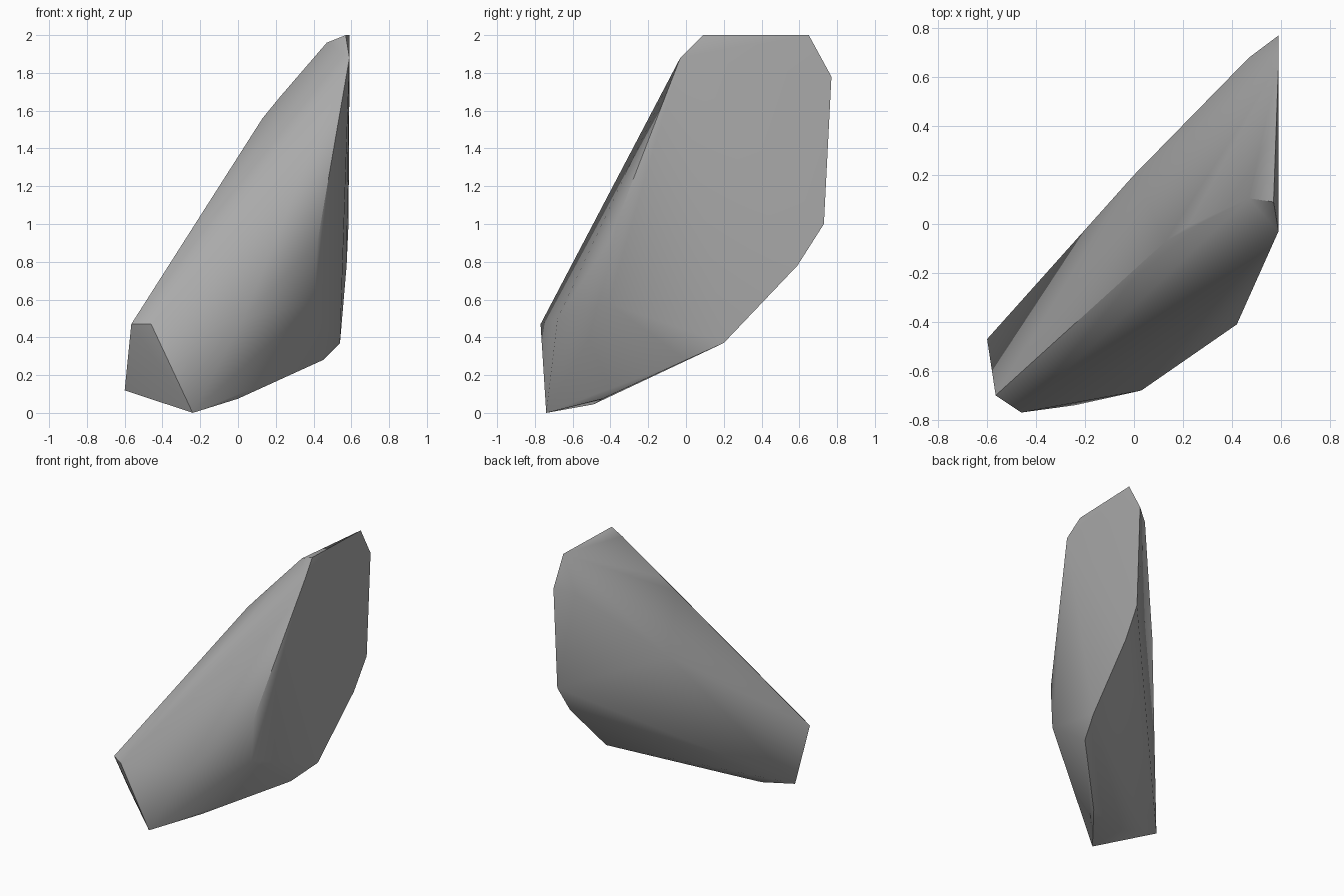
import bpy, bmesh
from math import radians

cube = bpy.data.objects.get("Cube")
if cube:
    bpy.data.objects.remove(cube, do_unlink=True)

# Stone colour
stone = bpy.data.materials.new("stone_grey")
stone.use_nodes = True
grey = (0.4, 0.4, 0.4, 1)
stone.diffuse_color = grey
stone.node_tree.nodes["Principled BSDF"].inputs["Base Color"].default_value = grey

# Corners of the broad split side, running around its rim
split_side = [(.59, -.03, 1.88), (.57, .09, 2), (.59, .65, 2), (.59, .77, 1.78),
              (.585, .73, 1), (.575, .59, .78), (.54, .2, .37), (.45, 0, .28),
              (.405, -.41, .58), (.42, -.41, .9)]
# Narrow blunt end near the ground
blunt_end = [(-.565, -.7, .47), (-.46, -.77, .47), (-.24, -.74, 0), (-.6, -.47, .12)]
# Upper ridge, back bulge, front bulge and underside
ridge = [(.47, .105, 1.96), (.22, -.01, 1.67), (.13, -.07, 1.56)]
bulges = [(0, .2, 1.19), (.47, .68, 1.74), (.03, -.68, .5)]
underside = [(-.3, -.49, .045), (0, -.44, .075)]

# Wrap the corners in one chipped convex stone
bm = bmesh.new()
for co in split_side + blunt_end + ridge + bulges + underside:
    bm.verts.new(co)
hull = bmesh.ops.convex_hull(bm, input=bm.verts)
loose = [v for v in bm.verts if not v.link_faces]
bmesh.ops.delete(bm, geom=loose, context='VERTS')
bmesh.ops.recalc_face_normals(bm, faces=bm.faces)
mesh = bpy.data.meshes.new("rock_shard")
bm.to_mesh(mesh)
bm.free()
mesh.materials.append(stone)
rock = bpy.data.objects.new("rock_shard", mesh)
bpy.context.collection.objects.link(rock)

# Soft facets with crisp rims
bpy.ops.object.select_all(action='DESELECT')
rock.select_set(True)
bpy.context.view_layer.objects.active = rock
bpy.ops.object.shade_smooth_by_angle(angle=radians(40))
